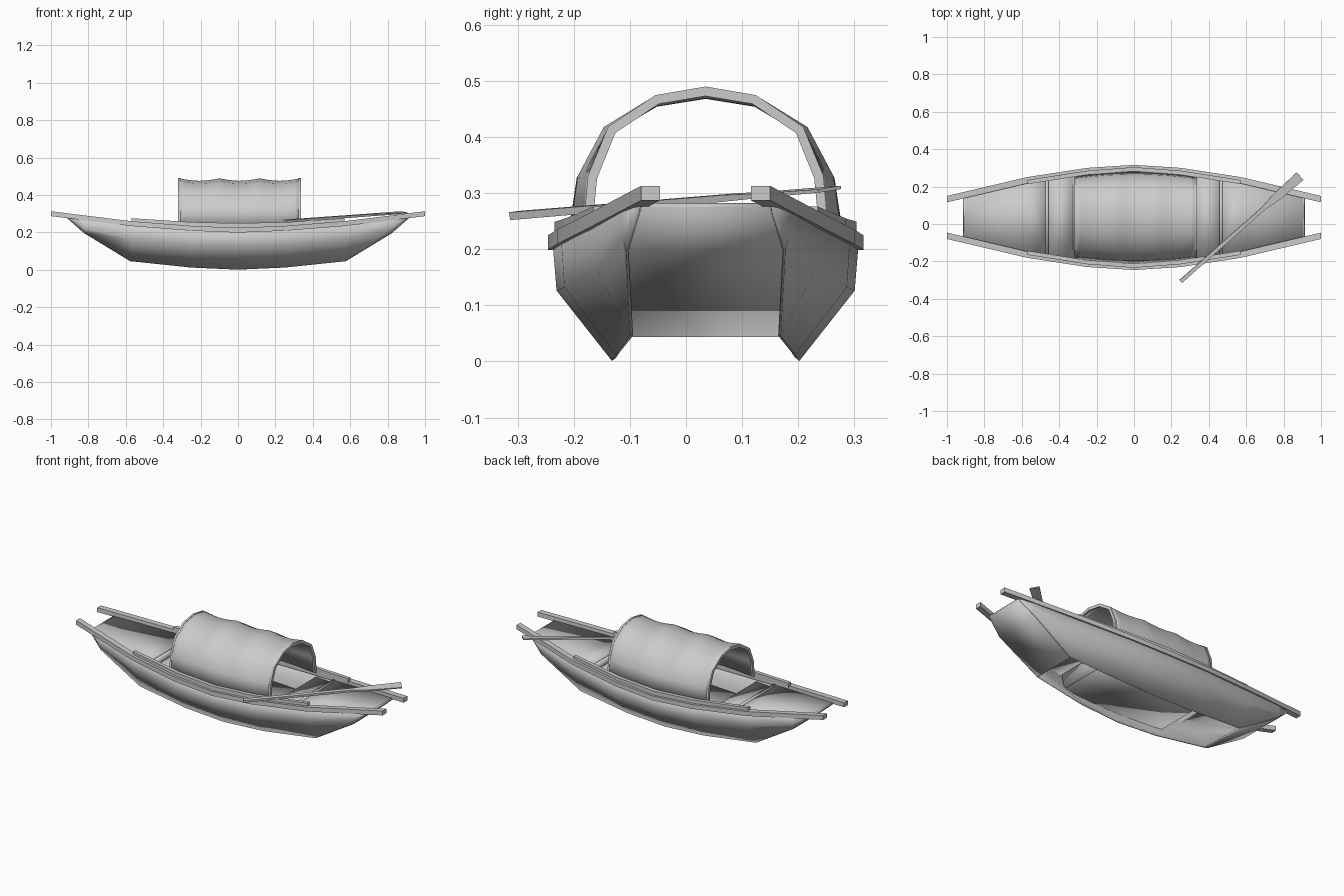
import bpy, bmesh, math
from mathutils import Vector

cube = bpy.data.objects.get("Cube")
if cube:
    bpy.data.objects.remove(cube)

MID = 0.035  # centre line of the boat in y

wood = bpy.data.materials.new("grey_wood")
wood.use_nodes = True
wood.diffuse_color = (0.6, 0.6, 0.6, 1)
wood.node_tree.nodes["Principled BSDF"].inputs["Base Color"].default_value = (0.6, 0.6, 0.6, 1)


def loft(name, rings, closed=False, caps=False, thick=0, smooth=30):
    """Skin a list of point rings; optional end caps and wall thickness."""
    bm = bmesh.new()
    rows = [[bm.verts.new(p) for p in ring] for ring in rings]
    n = len(rows[0])
    for a, b in zip(rows, rows[1:]):
        for i in range(n if closed else n - 1):
            j = (i + 1) % n
            bm.faces.new((a[i], a[j], b[j], b[i]))
    if caps:
        bm.faces.new(rows[0])
        bm.faces.new(rows[-1])
    bmesh.ops.recalc_face_normals(bm, faces=bm.faces)
    mesh = bpy.data.meshes.new(name)
    bm.to_mesh(mesh)
    bm.free()
    mesh.materials.append(wood)
    ob = bpy.data.objects.new(name, mesh)
    bpy.context.collection.objects.link(ob)
    if thick:
        mod = ob.modifiers.new("thickness", 'SOLIDIFY')
        mod.thickness = thick
        mod.offset = 0
    bpy.ops.object.select_all(action='DESELECT')
    ob.select_set(True)
    bpy.context.view_layer.objects.active = ob
    bpy.ops.object.shade_smooth_by_angle(angle=math.radians(smooth))
    return ob


def both_ends(half):
    """Mirror stations given from the middle outwards to the other end."""
    return [(-s[0], *s[1:]) for s in reversed(half[1:])] + half


def rail(name, path, side, w, h):
    rings = [[(x, MID + side * (y + dy * w / 2), z + dz * h / 2)
              for dy, dz in ((-1, -1), (1, -1), (1, 1), (-1, 1))] for x, y, z in path]
    loft(name, rings, closed=True, caps=True)


def plate(name, edge, thick=0.01):
    """Board across the boat; edge lists x, half width, height."""
    loft(name, [[(x, MID - y, z), (x, MID + y, z)] for x, y, z in edge], thick=thick)


# Hull stations: x, then half width and height of keel edge, chine and sheer
stations = both_ends([
    (0, 0.163, 0.004, 0.261, 0.128, 0.268, 0.215),
    (0.25, 0.156, 0.015, 0.247, 0.134, 0.253, 0.223),
    (0.57, 0.130, 0.048, 0.190, 0.165, 0.203, 0.245),
    (0.82, 0.138, 0.200, 0.143, 0.222, 0.148, 0.272),
    (0.91, 0.114, 0.279, 0.117, 0.282, 0.120, 0.288)])
outer_rail = both_ends([(0, 0.264, 0.212), (0.25, 0.248, 0.222),
                        (0.57, 0.199, 0.247), (1.0, 0.098, 0.300)])
upper_rail = both_ends([(0, 0.258, 0.237), (0.25, 0.239, 0.243), (0.57, 0.189, 0.264)])

for side, label in ((-1, "right"), (1, "left")):
    rings = [[(s[0], MID + side * s[i], s[i + 1]) for i in (1, 3, 5)] for s in stations]
    loft("hull_side_" + label, rings, thick=0.01, smooth=50)
    rail("outer_rail_" + label, outer_rail, side, 0.034, 0.026)
    rail("upper_rail_" + label, upper_rail, side, 0.022, 0.024)

# Sloping end plates, end decks, benches and cross beams
for end, label in ((-1, "stern"), (1, "bow")):
    plate(label + "_end_plate", [(end * x, y, z) for x, y, z in
          ((0.57, 0.130, 0.048), (0.82, 0.138, 0.2), (0.91, 0.114, 0.279))])
    plate(label + "_deck", [(end * x, y, z) for x, y, z in
          ((0.465, 0.215, 0.225), (0.57, 0.198, 0.235), (0.905, 0.117, 0.275))])
    plate(label + "_bench", [(end * 0.465, 0.213, 0.2), (end * 0.325, 0.235, 0.195)])
    plate(label + "_riser", [(end * 0.325, 0.225, 0.2), (end * 0.325, 0.205, 0.1)])
    plate(label + "_cross_beam", [(end * 0.465, 0.213, 0.235), (end * 0.465, 0.213, 0.195)], 0.018)

# Low floor beneath the canopy
plate("cabin_floor", [(-0.325, 0.205, 0.1), (0, 0.225, 0.1), (0.325, 0.205, 0.1)])

# Canopy: faceted arch, bulging at the sides and sagging between its ribs
half_arch = [(0.214, 0.235), (0.205, 0.33), (0.170, 0.415), (0.088, 0.470)]
arch = [(-y, z) for y, z in half_arch] + [(0, 0.485)] + [(y, z) for y, z in reversed(half_arch)]
CX, HALF = 0.008, 0.322


def arch_ring(x, grow=0.0):
    t = (x - CX) / HALF
    bulge = 1 + 0.12 * (1 - t * t)
    sag = 0.013 * abs(math.sin(1.5 * math.pi * (t + 1)))
    ring = []
    for y, z in arch:
        up = max(0, (z - 0.235) / 0.25)
        d = Vector((y, z - 0.27)).normalized() * grow
        ring.append((x, MID + y * (1 + (bulge - 1) * (1 - up * up)) + d.x, z - sag * up + d.y))
    return ring


loft("canopy", [arch_ring(CX + HALF * (i / 12 - 1)) for i in range(25)], thick=0.008, smooth=40)

# Hoops at both canopy ends
for end, label in ((-1, "stern"), (1, "bow")):
    x = CX + end * HALF
    corners = [(-0.006, -0.012), (0.006, -0.012), (0.006, 0.005), (-0.006, 0.005)]
    loops = []
    for dx, grow in corners:
        loops.append([(x + dx, p[1], p[2]) for p in arch_ring(x, grow)])
    loft(label + "_hoop", list(zip(*loops)), closed=True, caps=True)

# Oar: slim shaft widening into a flat blade
start, tip = Vector((0.25, -0.307, 0.26)), Vector((0.888, 0.256, 0.307))
along = (tip - start).normalized()
across = along.cross(Vector((0, 0, 1))).normalized()
across = (across - Vector((0, 0, 0.12))).normalized()
rings = []
for t, w, h in ((0, 0.01, 0.007), (0.68, 0.01, 0.006), (0.8, 0.022, 0.004), (1, 0.027, 0.003)):
    c = start.lerp(tip, t)
    up = across.cross(along)
    rings.append([c + across * w * a + up * h * b for a, b in ((-1, -1), (1, -1), (1, 1), (-1, 1))])
loft("oar", rings, closed=True, caps=True)
